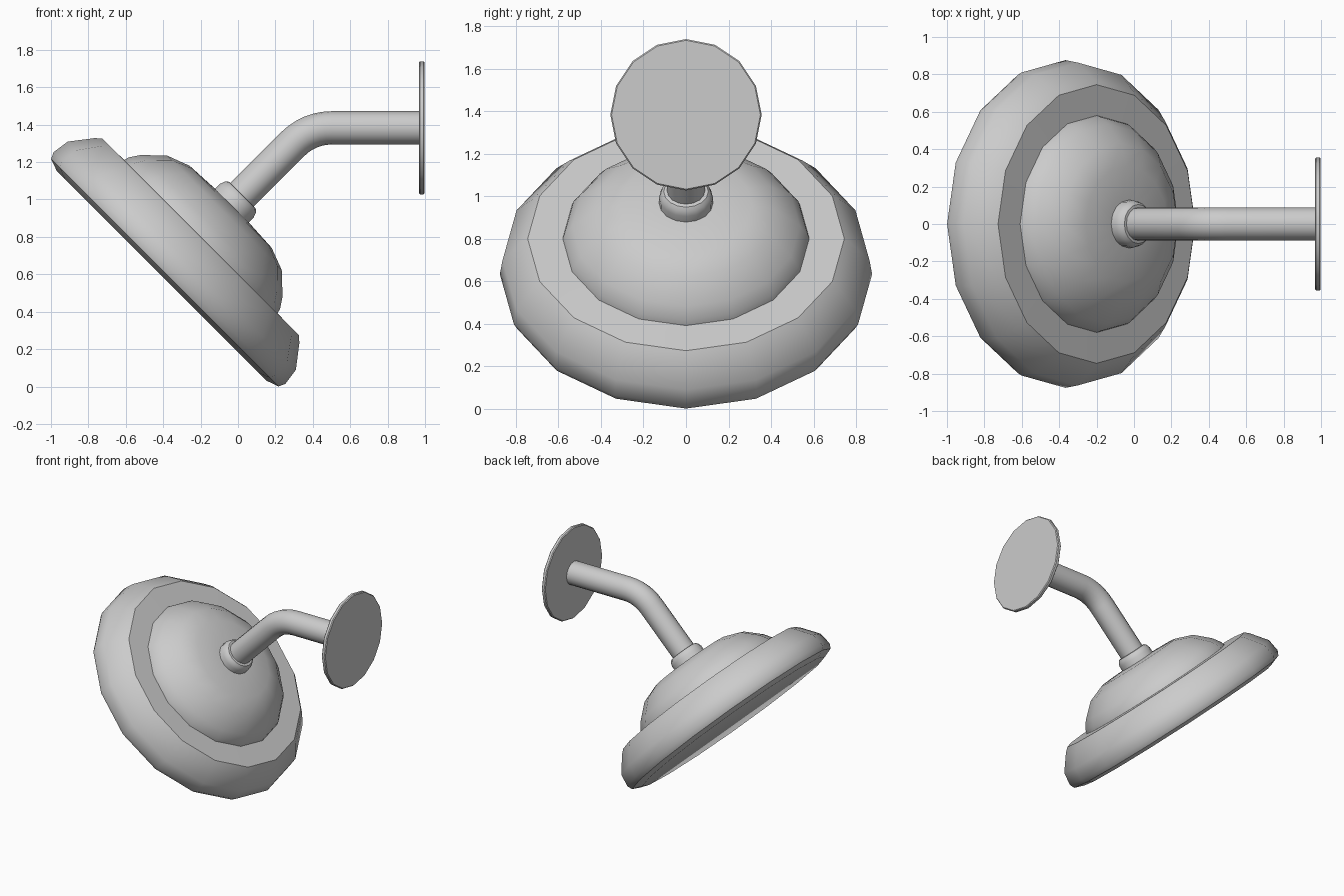
import bpy, bmesh, math
from mathutils import Matrix, Vector

if "Cube" in bpy.data.objects:
    bpy.data.objects.remove(bpy.data.objects["Cube"])

SIDES = 16


def finish(name, bm, angle=40):
    bmesh.ops.recalc_face_normals(bm, faces=bm.faces)
    mesh = bpy.data.meshes.new(name)
    bm.to_mesh(mesh)
    bm.free()
    obj = bpy.data.objects.new(name, mesh)
    bpy.context.collection.objects.link(obj)
    bpy.ops.object.select_all(action='DESELECT')
    obj.select_set(True)
    bpy.context.view_layer.objects.active = obj
    bpy.ops.object.shade_smooth_by_angle(angle=math.radians(angle))
    return obj


def skin(name, rings, angle=40):
    """Bridge successive rings of points and cap both ends."""
    bm = bmesh.new()
    loops = [[bm.verts.new(p) for p in ring] for ring in rings]
    for a, b in zip(loops, loops[1:]):
        for i in range(SIDES):
            j = (i + 1) % SIDES
            bm.faces.new((a[i], a[j], b[j], b[i]))
    bm.faces.new(loops[0])
    bm.faces.new(loops[-1])
    return finish(name, bm, angle)


def ring(radius, height, matrix):
    return [matrix @ Vector((radius * math.cos(t), radius * math.sin(t), height))
            for t in (2 * math.pi * i / SIDES for i in range(SIDES))]


def lathe(name, profile, matrix, angle=40):
    return skin(name, [ring(r, h, matrix) for r, h in profile], angle)


# Tilted frame shared by the head parts
tilt = Matrix.Translation((-0.37, 0, 0.63)) @ Matrix.Rotation(math.radians(45), 4, 'Y')

# Spray head: flat face, rounded rim, flat shoulder and domed back
lathe("spray_head", [
    (0.79, -0.055), (0.86, -0.03), (0.876, 0.005), (0.863, 0.098),
    (0.775, 0.212), (0.745, 0.24), (0.58, 0.242), (0.572, 0.27),
    (0.535, 0.325), (0.432, 0.422), (0.31, 0.468), (0.12, 0.478)], tilt)

# Collar joining the head to the arm
lathe("collar", [(0.127, 0.46), (0.127, 0.515), (0.118, 0.54),
                 (0.105, 0.555), (0.08, 0.558)], tilt)

# Bent arm: sloping run, 45 degree bend, horizontal run
bend_radius, tangent = 0.29, 0.12
path = [((0.0, 1.003), 45)]
for k in range(7):
    a = math.radians(45 * (1 - k / 6))
    path.append(((0.50 - bend_radius * math.sin(a),
                  1.383 - bend_radius * (1 - math.cos(a))), 45 * (1 - k / 6)))
path.append(((0.98, 1.383), 0))
rings = []
for (x, z), slope in path:
    m = Matrix.Translation((x, 0, z)) @ Matrix.Rotation(math.radians(90 - slope), 4, 'Y')
    rings.append(ring(0.089, 0, m))
skin("arm", rings)

# Wall plate
wall = Matrix.Translation((0.968, 0, 1.383)) @ Matrix.Rotation(math.radians(90), 4, 'Y')
lathe("wall_plate", [(0.35, 0), (0.356, 0.006), (0.356, 0.024), (0.35, 0.03)], wall)
